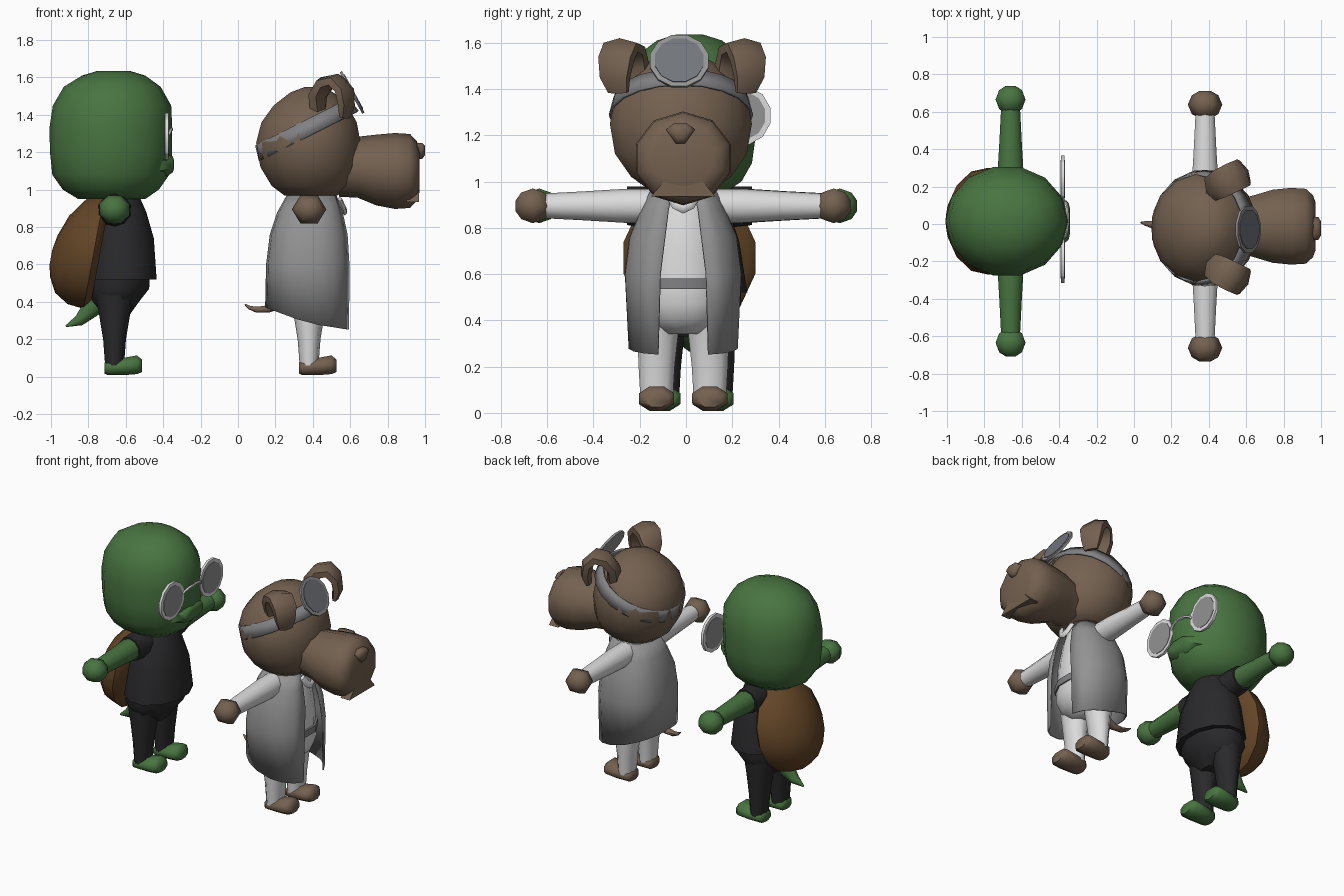
import bpy, bmesh, math
from mathutils import Vector as V

if "Cube" in bpy.data.objects:
    bpy.data.objects.remove(bpy.data.objects["Cube"])

X, Y, Z = V((1, 0, 0)), V((0, 1, 0)), V((0, 0, 1))


def material(name, *rgb):
    m = bpy.data.materials.new(name)
    m.use_nodes = True
    m.diffuse_color = (*rgb, 1)
    m.node_tree.nodes["Principled BSDF"].inputs["Base Color"].default_value = (*rgb, 1)
    return m


GREEN = material("leaf green", .065, .175, .052)
FUR = material("fur brown", .175, .12, .08)
SHELL = material("shell brown", .125, .06, .02)
BLACK = material("soft black", .022, .022, .024)
COAT = material("coat grey", .29, .29, .29)
WHITE = material("cloth white", .72, .72, .72)
BAND = material("strap grey", .22, .22, .23)
GLASS = material("mirror grey", .17, .18, .2)


def build(name, rings, mat, closed=True, caps=True, angle=50):
    """Skin a list of point rings into one smooth-shaded object."""
    bm = bmesh.new()
    rows = [[bm.verts.new(p) for p in r] for r in rings]
    n = len(rows[0])
    for lo, hi in zip(rows, rows[1:]):
        for i in range(n if closed else n - 1):
            j = (i + 1) % n
            bm.faces.new((lo[i], lo[j], hi[j], hi[i]))
    if caps:
        bm.faces.new(rows[0])
        bm.faces.new(rows[-1])
    bmesh.ops.recalc_face_normals(bm, faces=bm.faces)
    mesh = bpy.data.meshes.new(name)
    bm.to_mesh(mesh)
    bm.free()
    ob = bpy.data.objects.new(name, mesh)
    bpy.context.collection.objects.link(ob)
    mesh.materials.append(mat)
    bpy.ops.object.select_all(action='DESELECT')
    ob.select_set(True)
    bpy.context.view_layer.objects.active = ob
    bpy.ops.object.shade_smooth_by_angle(angle=math.radians(angle))
    return ob


def loft(name, secs, mat, n=10, a=Y, b=None, angle=50):
    """Sections are (x, y, z, half width, half height)."""
    pts = [V(s[:3]) for s in secs]
    rings, k = [], 1 / math.cos(math.pi / n)
    for i, s in enumerate(secs):
        t = pts[min(i + 1, len(pts) - 1)] - pts[max(i - 1, 0)]
        up = b or t.cross(a).normalized()
        turn = [(j + .5) * math.tau / n for j in range(n)]
        rings.append([pts[i] + a * (s[3] * k * math.cos(q)) + up * (s[4] * k * math.sin(q))
                      for q in turn])
    return build(name, rings, mat, angle=angle)


def column(name, rows, y, mat, n=12):
    """Upright body from rows of (z, back x, front x, half depth)."""
    return loft(name, [((p + q) / 2, y, z, r, (q - p) / 2) for z, p, q, r in rows], mat, n, Y, X)


def disc(name, c, normal, r, depth, mat, a=Y):
    c, normal = V(c), normal.normalized()
    ends = [c - normal * depth / 2, c + normal * depth / 2]
    return loft(name, [(*e, r, r) for e in ends], mat, 12, a, normal.cross(a), 30)


def limbs(who, x, y, skin, arm, leg, sides):
    for s, tag in ((1, "left"), (-1, "right")):
        loft(f"{who}_{tag}_arm", [(x, y + s * d, .895, r, r)
             for d, r in ((.08, .07), (.25, .07), (.42, .06), (.62, .05))], arm, 10, X, Z)
        # round fist
        loft(f"{who}_{tag}_hand", [(x, y + s * (.65 + .078 * math.sin(q)), .895,
             .075 * math.cos(q), .08 * math.cos(q)) for q in (-1.25, -.7, 0, .7, 1.25)],
             skin, sides, Z, X, 65)
        w = y + s * .115
        loft(f"{who}_{tag}_leg", [(x, w, .06, .07, .048), (x, w, .2, .078, .058),
             (x, w - s * .005, .34, .088, .08), (x, w - s * .01, .45, .1, .1)], leg, 10, Y, X)
        loft(f"{who}_{tag}_shoe", [(x + d, w, z, a, b) for d, z, a, b in (
             (-.055, .045, .045, .028), (-.035, .048, .066, .04), (.06, .056, .075, .047),
             (.12, .064, .076, .05), (.147, .058, .052, .033))], skin, 8, Y, Z, 60)


# ---- Turtle ----
tx, ty = -.66, .015
limbs("turtle", tx, ty, GREEN, GREEN, BLACK, 8)
column("turtle_head", [(.95, -.85, -.5, .15), (1, -.93, -.43, .225), (1.08, -.985, -.375, .27),
       (1.2, -.997, -.36, .287), (1.33, -1, -.36, .29), (1.45, -.982, -.365, .272),
       (1.55, -.925, -.42, .22), (1.61, -.83, -.5, .14), (1.635, -.75, -.58, .06)], ty, GREEN, 14)
loft("turtle_beak", [(-.5, ty, 1.13, .19, .07), (-.4, ty, 1.13, .14, .065),
     (-.35, ty, 1.135, .1, .045), (-.343, ty, 1.135, .07, .025)], GREEN, 8, Y, Z)
column("turtle_shirt", [(.52, -.81, -.435, .25), (.74, -.8, -.45, .215), (.88, -.78, -.49, .17),
       (.97, -.76, -.53, .12)], ty, BLACK)
column("turtle_hips", [(.33, -.73, -.58, .1), (.4, -.78, -.53, .185), (.47, -.81, -.475, .225),
       (.56, -.8, -.47, .22)], ty, BLACK)
for s, tag in ((1, "left"), (-1, "right")):
    loft(f"turtle_{tag}_sleeve", [(tx, ty + s * .08, .885, .09, .09),
         (tx, ty + s * .27, .895, .079, .079)], BLACK, 10, X, Z)
loft("turtle_shell", [(-.735, ty, .67, .25, .27), (-.77, ty, .67, .285, .305),
     (-.86, ty, .67, .265, .28), (-.94, ty, .655, .19, .205), (-.985, ty, .645, .1, .11),
     (-1, ty, .64, .035, .04)], SHELL, 14, Y, V((.18, 0, .98)))
loft("turtle_tail", [(-.73, ty, .43, .07, .07), (-.79, ty, .36, .055, .05),
     (-.85, ty, .3, .035, .03), (-.92, ty, .27, .005, .005)], GREEN, 8)

# Spectacles
for s, tag in ((1, "left"), (-1, "right")):
    c = (-.38, .025 + s * .215, 1.285)
    disc(f"{tag}_lens_rim", c, X, .125, .018, WHITE)
    disc(f"{tag}_lens", c, X, .102, .024, COAT)
loft("spectacle_bridge", [(-.375 + .02 * math.sin(q), .025 - .1 * math.cos(q),
     1.29 + .035 * math.sin(q), .008, .008) for q in (0, .5, 1, 1.57, 2.1, 2.6, 3.14)],
     WHITE, 6, X)

# ---- Dog ----
dx, dy = .38, -.012
limbs("dog", dx, dy, FUR, WHITE, WHITE, 6)
column("dog_head", [(.968, .25, .53, .14), (1.02, .18, .6, .215), (1.12, .12, .645, .285),
       (1.25, .097, .655, .307), (1.36, .125, .635, .285), (1.45, .19, .585, .22),
       (1.52, .28, .51, .135), (1.55, .36, .45, .05)], dy - .01, FUR, 16)
loft("dog_muzzle", [(.54, dy, 1.12, .14, .15), (.64, dy, 1.12, .165, .155),
     (.74, dy, 1.105, .195, .18), (.84, dy, 1.1, .205, .193), (.92, dy, 1.1, .2, .188),
     (.957, dy, 1.1, .165, .15), (.97, dy, 1.1, .13, .11)], FUR, 10, Y, Z)
# Chin wedge below the nose, and a triangular nose
tri = [(-.14, .935), (.14, .935), (.02, 1.075), (-.02, 1.075)]
build("dog_chin", [[(x, dy + y, z) for y, z in tri] for x in (.9, .968)], FUR, angle=20)
nose = [(-.062, 1.225), (-.03, 1.25), (.03, 1.25), (.062, 1.225), (.02, 1.165), (-.02, 1.165)]
build("dog_nose", [[(x, dy - .012 + y * k, 1.215 + (z - 1.215) * k) for y, z in nose]
      for x, k in ((.94, 1), (.985, 1), (1, .6))], FUR, angle=60)
# Folded ears
for s, tag in ((1, "left"), (-1, "right")):
    loft(f"dog_{tag}_ear", [(x, dy - .005 + s * y, z, w, h) for x, y, z, w, h in (
         (.43, .19, 1.4, .05, .04), (.425, .21, 1.5, .065, .04), (.465, .235, 1.565, .078, .038),
         (.525, .265, 1.58, .08, .036), (.57, .285, 1.53, .078, .034), (.58, .29, 1.45, .065, .03),
         (.57, .275, 1.385, .045, .018))], FUR, 6, V((-.45, .89 * s, 0)), None, 60)

# Tilted head strap with its round mirror
along, tilt = V((.89, 0, .45)), V((-.45, 0, .89))
mid = V((.36, dy - .01, 1.325))
strap = build("head_strap", [[mid + along * (r * math.cos(i * math.tau / 20))
              + Y * ((r + .012) * math.sin(i * math.tau / 20)) + tilt * h for i in range(20)]
              for h, r in ((-.042, .3), (.042, .28))], BAND, caps=False)
strap.modifiers.new("thickness", 'SOLIDIFY').thickness = .012
facing = V((.88, 0, .48))
hub = V((.61, dy - .017, 1.52))
disc("mirror_rim", hub, facing, .126, .014, COAT)
disc("mirror_face", hub + facing * .004, facing, .105, .014, GLASS)

# Clothes under the coat
column("dog_shirt", [(.5, .22, .555, .2), (.7, .23, .555, .18), (.86, .26, .53, .15),
       (.97, .29, .5, .11)], dy, WHITE)
column("dog_hips", [(.34, .3, .47, .09), (.4, .25, .53, .17), (.47, .21, .56, .2),
       (.54, .21, .56, .2)], dy, WHITE)
column("dog_belt", [(.535, .205, .568, .208), (.58, .205, .568, .208)], dy, BAND)
loft("dog_collar", [(.545, dy - .055, .95, .01, .02), (.565, dy - .03, .9, .012, .02),
     (.57, dy, .885, .012, .02), (.565, dy + .03, .9, .012, .02),
     (.545, dy + .055, .95, .01, .02)], WHITE, 6, X)

# Sleeveless open coat with a hem that dips towards the front
rings = []
for z, back, front, half, gap in ((.97, .26, .53, .14, .045), (.88, .21, .565, .185, .065),
                                  (.76, .17, .592, .235, .08), (.6, .15, .605, .255, .1),
                                  (0, .145, .608, .238, .11)):
    g = math.asin((gap / half) ** (1 / .8))
    row = []
    for i in range(17):
        q = g + (math.tau - 2 * g) * i / 16
        c, s = (math.copysign(abs(f) ** .8, f) for f in (math.cos(q), math.sin(q)))
        hem = .285 - .035 * c if c > 0 else .285 - .085 * c
        row.append(((back + front) / 2 + c * (front - back) / 2, dy + s * half, z or hem))
    rings.append(row)
coat = build("dog_coat", rings, COAT, closed=False, caps=False)
coat.modifiers.new("thickness", 'SOLIDIFY').thickness = .008
loft("dog_tail", [(.24, dy, .4, .03, .03), (.16, dy, .362, .025, .02), (.1, dy + .008, .358, .02, .016),
     (.06, dy + .015, .37, .012, .01), (.037, dy + .02, .387, .004, .004)], FUR, 8)
